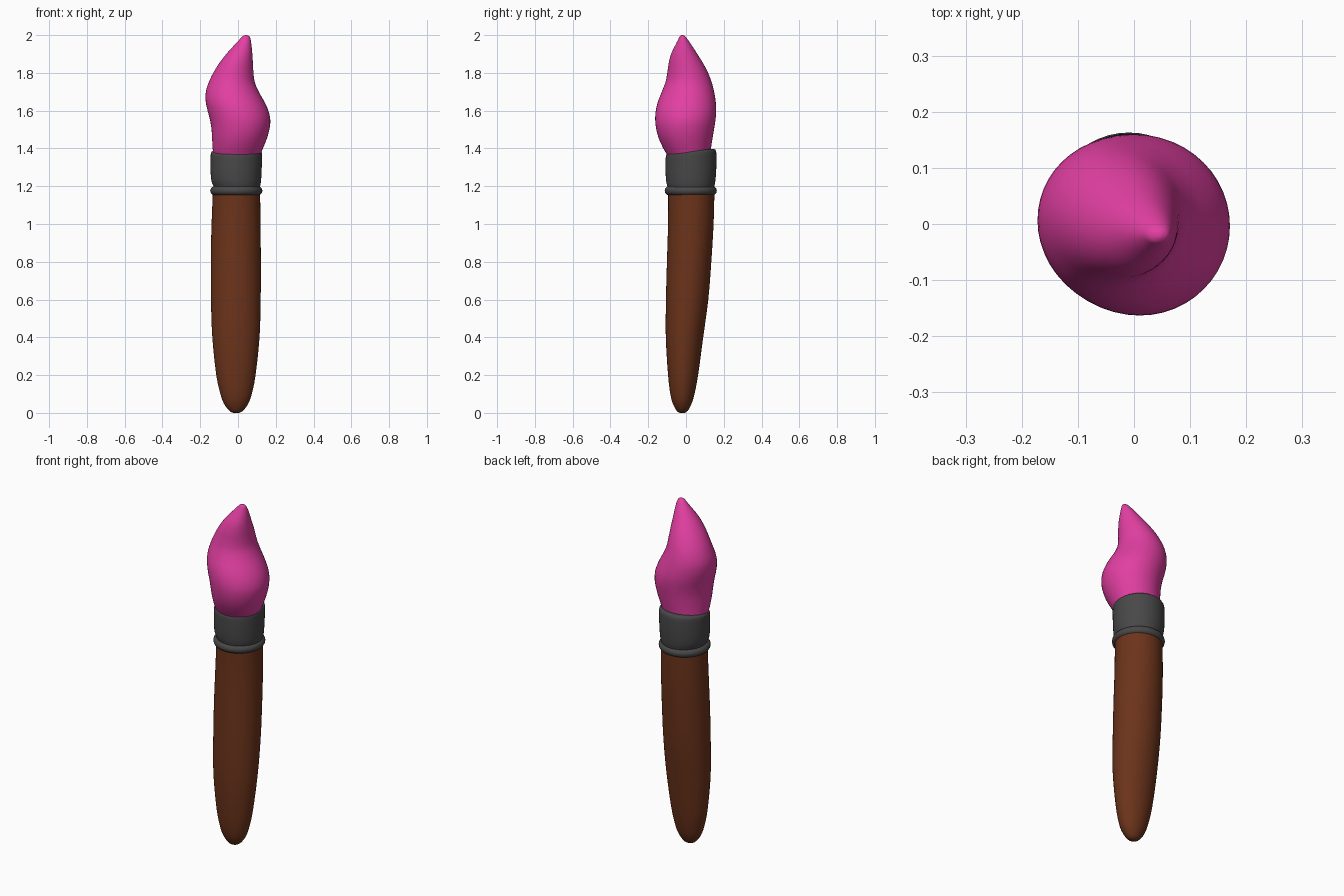
import bpy, bmesh, math

SIDES = 48


def spline(p0, p1, p2, p3, t):
    return tuple(0.5 * (2 * b + (c - a) * t + (2 * a - 5 * b + 4 * c - d) * t * t
                        + (3 * b - a - 3 * c + d) * t ** 3)
                 for a, b, c, d in zip(p0, p1, p2, p3))


def loft(name, rows, mat, steps=3):
    """Rows: (z, left x, right x, front y, back y, tilt). Smooth skin of ellipses, capped."""
    rings = []
    for i in range(len(rows) - 1):
        pts = [rows[min(max(j, 0), len(rows) - 1)] for j in range(i - 1, i + 3)]
        rings += [spline(*pts, k / steps) for k in range(steps)]
    rings.append(rows[-1])
    bm = bmesh.new()
    loops = []
    for z, xl, xr, yf, yb, tilt in rings:
        cx, cy, rx, ry = (xl + xr) / 2, (yf + yb) / 2, (xr - xl) / 2, (yb - yf) / 2
        loop = []
        for k in range(SIDES):
            a = 2 * math.pi * k / SIDES
            dy = ry * math.sin(a)
            loop.append(bm.verts.new((cx + rx * math.cos(a), cy + dy, z + tilt * dy)))
        loops.append(loop)
    for lo, hi in zip(loops, loops[1:]):
        for k in range(SIDES):
            n = (k + 1) % SIDES
            bm.faces.new((lo[k], lo[n], hi[n], hi[k]))
    bm.faces.new(loops[0][::-1])
    bm.faces.new(loops[-1])
    me = bpy.data.meshes.new(name)
    bm.to_mesh(me)
    bm.free()
    ob = bpy.data.objects.new(name, me)
    bpy.context.collection.objects.link(ob)
    finish(ob, mat)


def finish(ob, mat):
    ob.data.materials.append(mat)
    bpy.ops.object.select_all(action='DESELECT')
    ob.select_set(True)
    bpy.context.view_layer.objects.active = ob
    bpy.ops.object.shade_smooth_by_angle(angle=math.radians(50))


def material(name, rgb):
    m = bpy.data.materials.new(name)
    m.diffuse_color = (*rgb, 1)
    return m


wood = material("wood", (0.15, 0.034, 0.011))
metal = material("dark_metal", (0.065, 0.065, 0.065))
pink = material("pink_paint", (0.76, 0.05, 0.36))

# Wooden handle with rounded tip
loft("handle", [
    (0.00, -.025, .005, -.033, -.007, 0),
    (0.012, -.047, .027, -.050, .010, 0),
    (0.05, -.075, .055, -.070, .030, 0),
    (0.10, -.093, .073, -.083, .045, 0),
    (0.20, -.115, .093, -.095, .064, 0),
    (0.40, -.136, .114, -.107, .091, 0),
    (0.60, -.143, .120, -.106, .118, 0),
    (0.80, -.144, .121, -.101, .134, 0),
    (1.00, -.140, .119, -.095, .146, 0),
    (1.19, -.132, .117, -.094, .151, 0)], wood)

# Metal collar ring
bpy.ops.mesh.primitive_torus_add(location=(-.009, .025, 1.176), major_radius=.114,
                                 minor_radius=.024, major_segments=48, minor_segments=16)
ring = bpy.context.object
ring.name = "collar_ring"
finish(ring, metal)

# Ferrule with tilted top rim
loft("ferrule", [
    (1.17, -.122, .107, -.090, .140, 0),
    (1.20, -.130, .117, -.099, .150, 0),
    (1.23, -.141, .122, -.105, .156, .02),
    (1.28, -.145, .125, -.108, .160, .05),
    (1.34, -.145, .127, -.108, .161, .10),
    (1.37, -.144, .127, -.107, .159, .11),
    (1.383, -.138, .123, -.102, .150, .11),
    (1.386, -.120, .105, -.085, .130, .11)], metal)

# Paint-loaded bristles, swelling twice and curling to the tip
loft("bristles", [
    (1.34, -.128, .112, -.090, .128, 0),
    (1.37, -.132, .120, -.103, .130, 0),
    (1.40, -.134, .132, -.120, .132, 0),
    (1.45, -.137, .152, -.143, .140, 0),
    (1.50, -.140, .166, -.157, .148, 0),
    (1.55, -.148, .171, -.163, .156, 0),
    (1.60, -.161, .161, -.160, .160, 0),
    (1.65, -.171, .138, -.148, .157, 0),
    (1.70, -.170, .110, -.128, .149, 0),
    (1.75, -.155, .089, -.109, .136, 0),
    (1.80, -.131, .082, -.099, .117, 0),
    (1.85, -.100, .079, -.092, .091, 0),
    (1.90, -.062, .076, -.079, .060, 0),
    (1.95, -.017, .071, -.055, .028, 0),
    (1.98, .011, .066, -.040, .007, 0),
    (1.994, .025, .060, -.033, -.005, 0),
    (2.00, .040, .050, -.024, -.014, 0)], pink)
